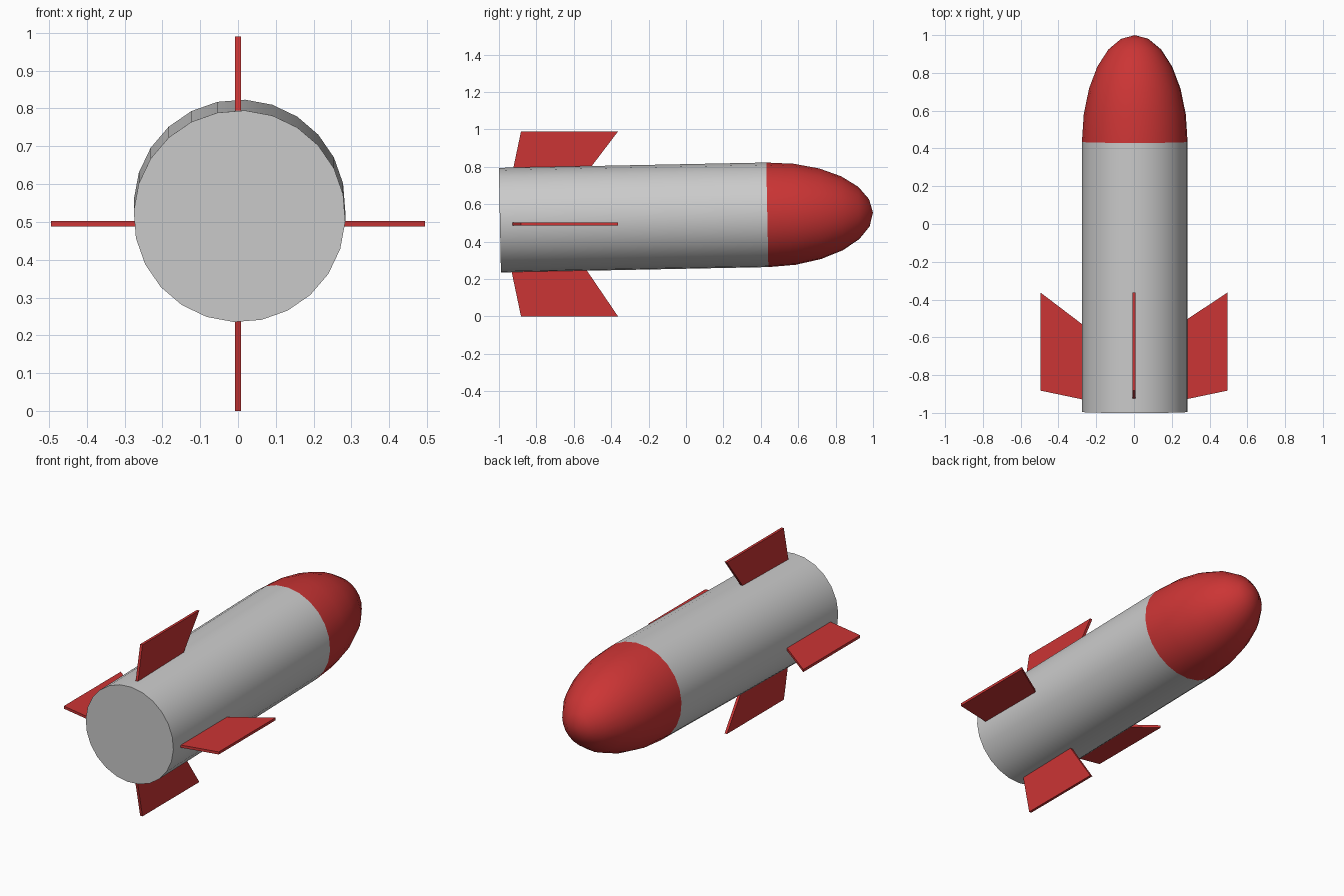
import bpy, bmesh
from math import sin, cos, pi, radians, atan
from mathutils import Matrix, Vector

if "Cube" in bpy.data.objects:
    bpy.data.objects.remove(bpy.data.objects["Cube"])

R, SIDES = 0.28, 24
BODY_LEN, NOSE_LEN = 1.43, 0.565

red = bpy.data.materials.new("red_paint")
red.diffuse_color = (0.6, 0.035, 0.035, 1)
red.use_nodes = True
red.node_tree.nodes["Principled BSDF"].inputs["Base Color"].default_value = red.diffuse_color

# The hull is pitched up very slightly
hull_frame = Matrix.Translation((0.004, -0.995, 0.515)) @ Matrix.Rotation(atan(0.02), 4, 'X')


def make_object(name, bm, material=None):
    bmesh.ops.recalc_face_normals(bm, faces=bm.faces)
    mesh = bpy.data.meshes.new(name)
    bm.to_mesh(mesh)
    bm.free()
    obj = bpy.data.objects.new(name, mesh)
    bpy.context.collection.objects.link(obj)
    if material:
        mesh.materials.append(material)
    return obj


def smooth(obj, angle):
    bpy.ops.object.select_all(action='DESELECT')
    obj.select_set(True)
    bpy.context.view_layer.objects.active = obj
    bpy.ops.object.shade_smooth_by_angle(angle=radians(angle))


def ring(bm, r, y):
    angles = [radians(-3) + 2 * pi * k / SIDES for k in range(SIDES)]
    return [bm.verts.new(hull_frame @ Vector((r * cos(a), y, r * sin(a)))) for a in angles]


def bridge(bm, a, b):
    for i in range(SIDES):
        j = (i + 1) % SIDES
        bm.faces.new((a[i], a[j], b[j], b[i]))


# Cylindrical body
bm = bmesh.new()
rear, front = ring(bm, R, 0), ring(bm, R, BODY_LEN)
bridge(bm, rear, front)
bm.faces.new(rear)
bm.faces.new(front)
smooth(make_object("body", bm), 40)

# Half-ellipsoid nose cone
bm = bmesh.new()
rings = [ring(bm, R * cos(t), BODY_LEN + NOSE_LEN * sin(t))
         for t in (radians(15 * k) for k in range(6))]
for a, b in zip(rings, rings[1:]):
    bridge(bm, a, b)
tip = bm.verts.new(hull_frame @ Vector((0, BODY_LEN + NOSE_LEN, 0)))
for i in range(SIDES):
    bm.faces.new((rings[-1][i], rings[-1][(i + 1) % SIDES], tip))
bm.faces.new(rings[0])
smooth(make_object("nose_cone", bm, red), 40)


# Four swept fins around the tail, roots sunk into the body
def fin(name, turn, sweep):
    root, tip_r, half = 0.22, 0.495, 0.0075
    span = tip_r - root
    profile = [(root, -0.882 - 0.21 * span), (tip_r, -0.882),
               (tip_r, -0.363), (root, -0.363 - sweep * span)]
    frame = Matrix.Translation((0, 0, 0.495)) @ Matrix.Rotation(radians(turn), 4, 'Y')
    bm = bmesh.new()
    a, b = [[bm.verts.new(frame @ Vector((s * half, y, r))) for r, y in profile]
            for s in (-1, 1)]
    bm.faces.new(a)
    bm.faces.new(b)
    for i in range(4):
        j = (i + 1) % 4
        bm.faces.new((a[i], a[j], b[j], b[i]))
    make_object(name, bm, red)


for name, turn, sweep in (("fin_top", 0, 0.76), ("fin_right", 90, 0.66),
                          ("fin_bottom", 180, 0.68), ("fin_left", 270, 0.76)):
    fin(name, turn, sweep)
